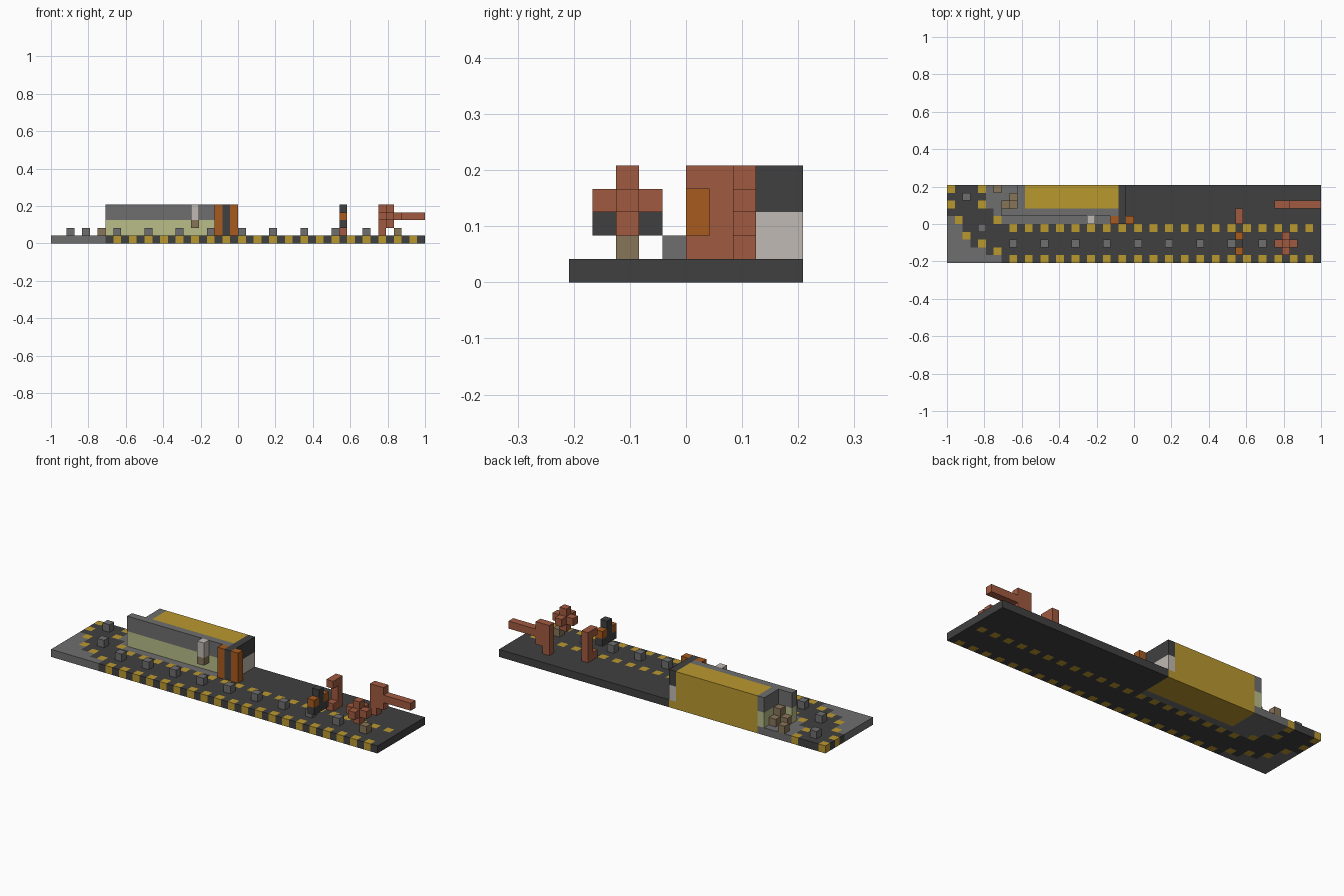
import bpy
import bmesh
from mathutils import Vector

if "Cube" in bpy.data.objects:
    bpy.data.objects.remove(bpy.data.objects["Cube"])

U = 1 / 24                       # one block
NX, NY = 48, 10                  # blocks along x and y


def material(name, hex_code):
    """Flat colour from an sRGB hex string, stored as linear values."""
    rgb = [int(hex_code[n:n + 2], 16) / 255 for n in (0, 2, 4)]
    lin = [c / 12.92 if c < 0.04045 else ((c + 0.055) / 1.055) ** 2.4 for c in rgb]
    mat = bpy.data.materials.new(name)
    mat.use_nodes = True
    mat.diffuse_color = (*lin, 1)
    mat.node_tree.nodes["Principled BSDF"].inputs["Base Color"].default_value = (*lin, 1)
    return mat


CHARCOAL = material("charcoal", "404040")
GREY = material("grey", "6e6e6e")
YELLOW = material("mustard_yellow", "ba982f")
RUST = material("rust_red", "a05a40")
ORANGE = material("burnt_orange", "a85b20")
SAGE = material("sage_green", "b9bd87")
PALE = material("pale_stone", "c0bab3")
BROWN = material("dusty_brown", "87755a")


def finish(bm, name, mats):
    mesh = bpy.data.meshes.new(name)
    bmesh.ops.recalc_face_normals(bm, faces=bm.faces)
    bm.to_mesh(mesh)
    bm.free()
    for mat in mats:
        mesh.materials.append(mat)
    obj = bpy.data.objects.new(name, mesh)
    bpy.context.collection.objects.link(obj)
    return obj


def blocks(name, mat, *spans):
    """Boxes given as block start (i, j, k) and optional size in blocks."""
    bm = bmesh.new()
    for i, j, k, *size in spans:
        size = Vector(size or (1, 1, 1))
        centre = Vector((i - NX / 2, j - NY / 2, k)) + size / 2
        made = bmesh.ops.create_cube(bm, size=1)["verts"]
        for v in made:
            v.co = Vector(a * b for a, b in zip(v.co, size)) + centre
            v.co *= U
    return finish(bm, name, [mat])


# Base slab: a curved road with striped kerbs on a grey and charcoal plot
ROAD_START = [7, 5, 3, 2, 2, 1, 0, 0, 0, 0]
ROAD_END = [47, 47, 47, 47, 47, 6, 5, 4, 4, 4]
BEND_STRIPES = {(0, 9), (0, 7), (1, 5), (2, 3), (4, 2), (6, 1), (4, 9), (4, 7), (6, 5)}


def base_colour(i, j):
    if (i, j) in BEND_STRIPES or (j in (0, 4) and i >= 8 and i % 2 == 0):
        return 2
    if j >= 6 and 10 <= i <= 22:
        return 2
    on_road = ROAD_START[j] <= i <= ROAD_END[j]
    return 0 if on_road or (j >= 5 and i >= 23) else 1


bm = bmesh.new()
bmesh.ops.create_grid(bm, x_segments=NX, y_segments=NY, size=0.5)
for v in bm.verts:
    v.co = Vector((v.co.x * NX * U, v.co.y * NY * U, 0))
top = bmesh.ops.extrude_face_region(bm, geom=bm.faces[:], use_keep_orig=True)["geom"]
for v in top:
    if isinstance(v, bmesh.types.BMVert):
        v.co.z = U
bmesh.ops.recalc_face_normals(bm, faces=bm.faces)
for f in bm.faces:
    p = (f.calc_center_median() - f.normal * U / 4) / U
    f.material_index = base_colour(int(p.x + NX / 2), int(p.y + NY / 2))
finish(bm, "base_slab", [CHARCOAL, GREY, YELLOW])

# Bollards along the road centre
blocks("bollards", GREY, (2, 8, 1), (4, 4, 1), *[(i, 2, 1) for i in range(8, 41, 4)])
blocks("brown_bollard", BROWN, (44, 2, 1))

# Building: front wall, end walls and yellow hall
blocks("front_wall_lower", SAGE, (7, 6, 1, 15, 1, 2))
blocks("front_wall_upper", GREY, (7, 6, 3, 15, 1, 2))
blocks("right_end_lower", SAGE, (9, 7, 1, 1, 3, 2))
blocks("right_end_upper", GREY, (9, 7, 3, 1, 3, 2))
blocks("left_end_lower", PALE, (22, 6, 1, 1, 4, 2))
blocks("left_end_upper", CHARCOAL, (22, 6, 3, 1, 4, 2))
blocks("yellow_hall", YELLOW, (10, 7, 1, 12, 3, 4))

# Entrance and wall lamp
blocks("door_pillars", ORANGE, (21, 5, 1, 1, 1, 4), (23, 5, 1, 1, 1, 4))
blocks("door", CHARCOAL, (22, 5, 1, 1, 1, 4))
blocks("lamp_bracket", BROWN, (18, 5, 2))
blocks("lamp", PALE, (18, 5, 3, 1, 1, 2))

# Rubble behind the wall
blocks("rubble", BROWN, (6, 9, 1), (8, 8, 1), (7, 7, 1), (8, 7, 1, 1, 1, 2))

# Floating charcoal and orange piece
blocks("floater_body", CHARCOAL, (37, 1, 2, 1, 3, 1), (37, 2, 3, 1, 1, 2))
blocks("floater_sides", ORANGE, (37, 1, 3), (37, 3, 3))

# Rust-coloured pieces
blocks("bracket", RUST, (37, 6, 1, 1, 1, 4), (37, 5, 1), (37, 5, 4))
blocks("floating_cross", RUST, (42, 2, 3, 3, 1, 1), (43, 1, 3), (43, 3, 3),
       (43, 2, 2), (43, 2, 4))
blocks("armed_post", RUST, (42, 7, 1, 1, 1, 4), (43, 7, 2, 1, 1, 3), (44, 7, 3, 4, 1, 1))
